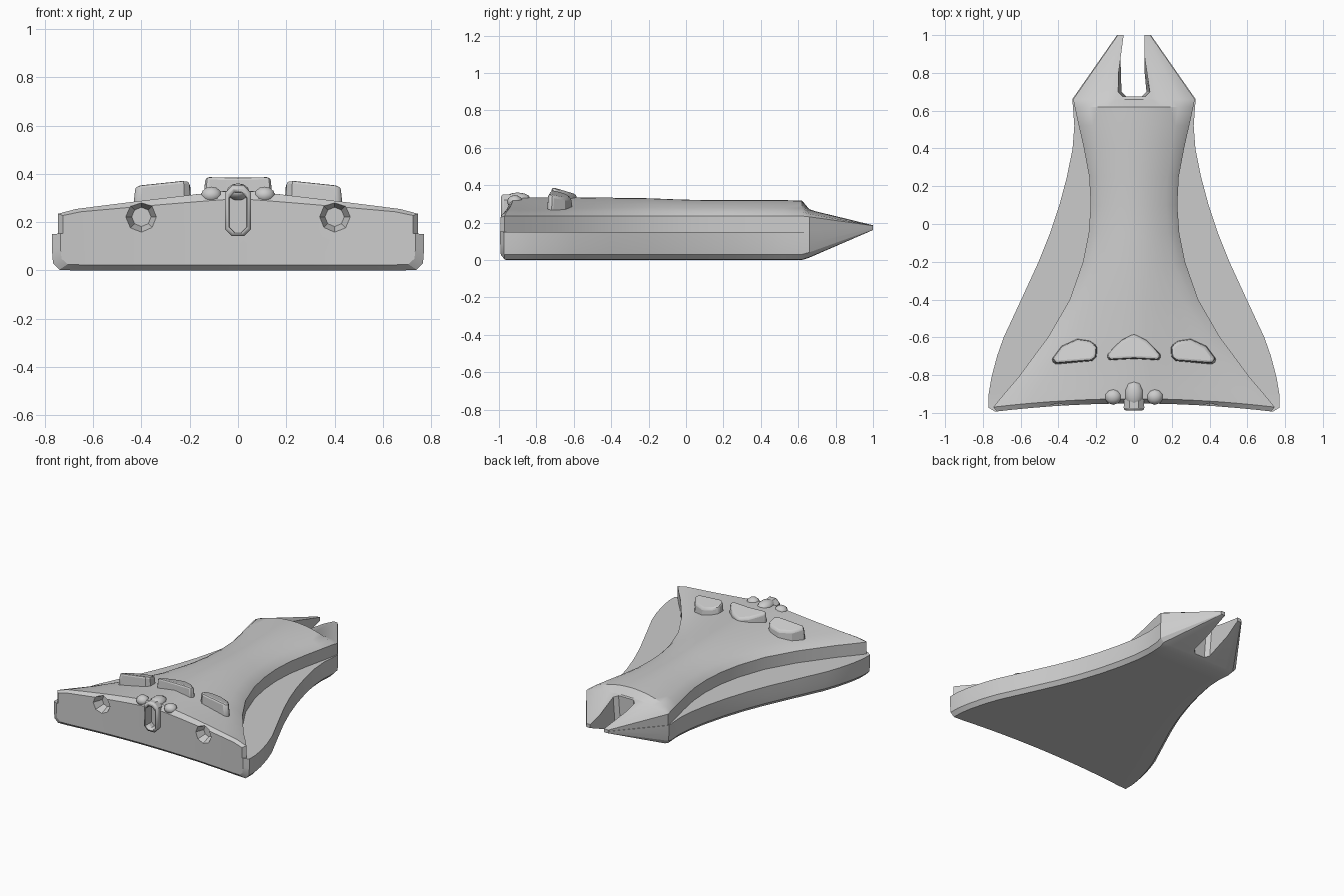
import bpy, bmesh
from math import radians, pi
from mathutils import Vector

if "Cube" in bpy.data.objects:
    bpy.data.objects.remove(bpy.data.objects["Cube"])


def make(name, bm, angle=28):
    bmesh.ops.recalc_face_normals(bm, faces=bm.faces)
    me = bpy.data.meshes.new(name)
    bm.to_mesh(me)
    bm.free()
    ob = bpy.data.objects.new(name, me)
    bpy.context.collection.objects.link(ob)
    activate(ob)
    bpy.ops.object.shade_smooth_by_angle(angle=radians(angle))
    return ob


def activate(ob):
    bpy.ops.object.select_all(action='DESELECT')
    ob.select_set(True)
    bpy.context.view_layer.objects.active = ob


def modify(ob, kind, **settings):
    m = ob.modifiers.new(kind.title(), kind)
    for k, v in settings.items():
        setattr(m, k, v)
    activate(ob)
    bpy.ops.object.modifier_apply(modifier=m.name)


def bridge(low, high):
    """Closed solid between two matching outlines."""
    bm = bmesh.new()
    a = [bm.verts.new(p) for p in low]
    b = [bm.verts.new(p) for p in high]
    n = len(a)
    bm.faces.new(a)
    bm.faces.new(b)
    for i in range(n):
        bm.faces.new((a[i], a[(i + 1) % n], b[(i + 1) % n], b[i]))
    return bm


def clamp(t):
    return max(0.0, min(1.0, t))


# Body: half cross-sections lofted along y (y, base half-width, upper half-width, crown z)
stations = [(-.95, .735, .725, .315), (-.925, .77, .745, .333), (-.87, .77, .685, .335),
            (-.8, .755, .61, .335), (-.7, .725, .53, .335), (-.6, .69, .455, .335),
            (-.4, .597, .34, .333), (-.2, .505, .27, .33), (-.05, .445, .24, .324),
            (.1, .395, .229, .32), (.25, .355, .237, .32), (.4, .325, .265, .32),
            (.52, .316, .292, .32), (.62, .323, .314, .318), (.66, .327, .322, .278),
            (1.0, .09, .086, .27)]
F = [0, .15, .3, .45, .6, .75, .9]


def section(i):
    y, wb, wt, zc = stations[i]
    p = 1.1 + .9 * clamp((y + .8) / .6)
    pts = [(f * (wb - .02), 0) for f in F]
    pts += [(wb - .03 * min(1, wb * 3), 0.003), (wb - .004, .03), (wb, .08), (wb, .15), (wt, .15), (wt, .235)]
    pts += [(f * wt, .245 + (zc - .245) * (1 - f ** p)) for f in reversed(F)]
    s = 1 - .9 * clamp((y - .63) / .37)
    if i == 0:
        s = .87
    fade = clamp((-.75 - y) / .17)
    return [Vector((x, y - .045 * fade * (x / .75) ** 2, .178 + (z - .178) * s)) for x, z in pts]


bm = bmesh.new()
rings = [[bm.verts.new(p) for p in section(i)] for i in range(len(stations))]
for a, b in zip(rings, rings[1:]):
    for j in range(len(a) - 1):
        bm.faces.new((a[j], a[j + 1], b[j + 1], b[j]))
for r in (rings[0], rings[-1]):
    k = len(F)
    for j in range(k - 1):
        bm.faces.new((r[j], r[j + 1], r[-2 - j], r[-1 - j]))
    bm.faces.new(r[k - 1:len(r) - k + 1])
body = make("body", bm)
modify(body, 'MIRROR', use_clip=True, merge_threshold=.0005)


def cut(ob, cutter):
    modify(ob, 'BOOLEAN', operation='DIFFERENCE', solver='EXACT', object=cutter)


def discard(ob):
    bpy.data.objects.remove(ob, do_unlink=True)


# Tail slot, flaring towards the top
def slot_outline(z, w):
    return [(-.055, 1.1, z), (-.055, 1.0, z), (-w, .70, z), (-w + .025, .675, z),
            (w - .025, .675, z), (w, .70, z), (.055, 1.0, z), (.055, 1.1, z)]


slot = make("slot_cutter", bridge(slot_outline(-.1, .056), slot_outline(.4, .095)))
cut(body, slot)
discard(slot)

# Round recesses in the front face
for sx in (-1, 1):
    bpy.ops.mesh.primitive_cone_add(vertices=8, radius1=.077, radius2=.04, depth=.1,
                                    location=(sx * .4, -.95, .222), rotation=(-pi / 2, 0, pi / 8 * 0))
    hole = bpy.context.object
    cut(body, hole)
    discard(hole)


def capsule(w, z0, z1, c):
    return [(-w, z0 + c), (-w + c, z0), (w - c, z0), (w, z0 + c),
            (w, z1 - c), (w - c, z1), (-w + c, z1), (-w, z1 - c)]


# Front socket with its tall opening
socket = make("front_socket", bridge([(x, -.988, z) for x, z in capsule(.055, .14, .352, .03)],
                                     [(x, -.84, z) for x, z in capsule(.05, .16, .345, .03)]))
modify(socket, 'BEVEL', width=.014, segments=2, limit_method='ANGLE', angle_limit=radians(50))
opening = make("opening_cutter", bridge([(x, -1.1, z) for x, z in capsule(.038, .155, .325, .022)],
                                        [(x, -.92, z) for x, z in capsule(.036, .157, .323, .022)]))
cut(socket, opening)
cut(body, opening)
discard(opening)

# Knobs and small crest beside the socket
for name, x, y, z, r in (("left_knob", -.11, -.915, .312, (.045, .042, .035)),
                         ("right_knob", .11, -.915, .312, (.045, .042, .035)),
                         ("socket_crest", 0, -.9, .325, (.05, .07, .036))):
    bpy.ops.mesh.primitive_uv_sphere_add(segments=10, ring_count=6, location=(x, y, z))
    knob = bpy.context.object
    knob.name = name
    knob.scale = r
    bpy.ops.object.shade_smooth_by_angle(angle=radians(40))


# Raised pads on the top deck
def pad(name, outline, peak, slope):
    cx = sum(p[0] for p in outline) / len(outline)
    cy = sum(p[1] for p in outline) / len(outline)
    low = [(x, y, .25) for x, y in outline]
    high = []
    for x, y in outline:
        x, y = cx + (x - cx) * .93, cy + (y - cy) * .88
        high.append((x, y, peak - slope * max(0, abs(x) - .2) - .3 * (y + .7)))
    ob = make(name, bridge(low, high))
    modify(ob, 'BEVEL', width=.014, segments=2, limit_method='ANGLE', angle_limit=radians(50))
    activate(ob)
    bpy.ops.object.shade_smooth_by_angle(angle=radians(35))


pad("centre_pad", [(-.15, -.695), (-.14, -.725), (0, -.717), (.14, -.725), (.15, -.695),
                   (.07, -.61), (0, -.572), (-.07, -.61)], .385, 0)
side = [(.19, -.645), (.195, -.705), (.22, -.728), (.42, -.745), (.44, -.72),
        (.385, -.645), (.3, -.605), (.23, -.615)]
pad("right_pad", side, .372, .13)
pad("left_pad", [(-x, y) for x, y in side], .372, .13)

activate(body)
bpy.ops.object.shade_smooth_by_angle(angle=radians(28))
